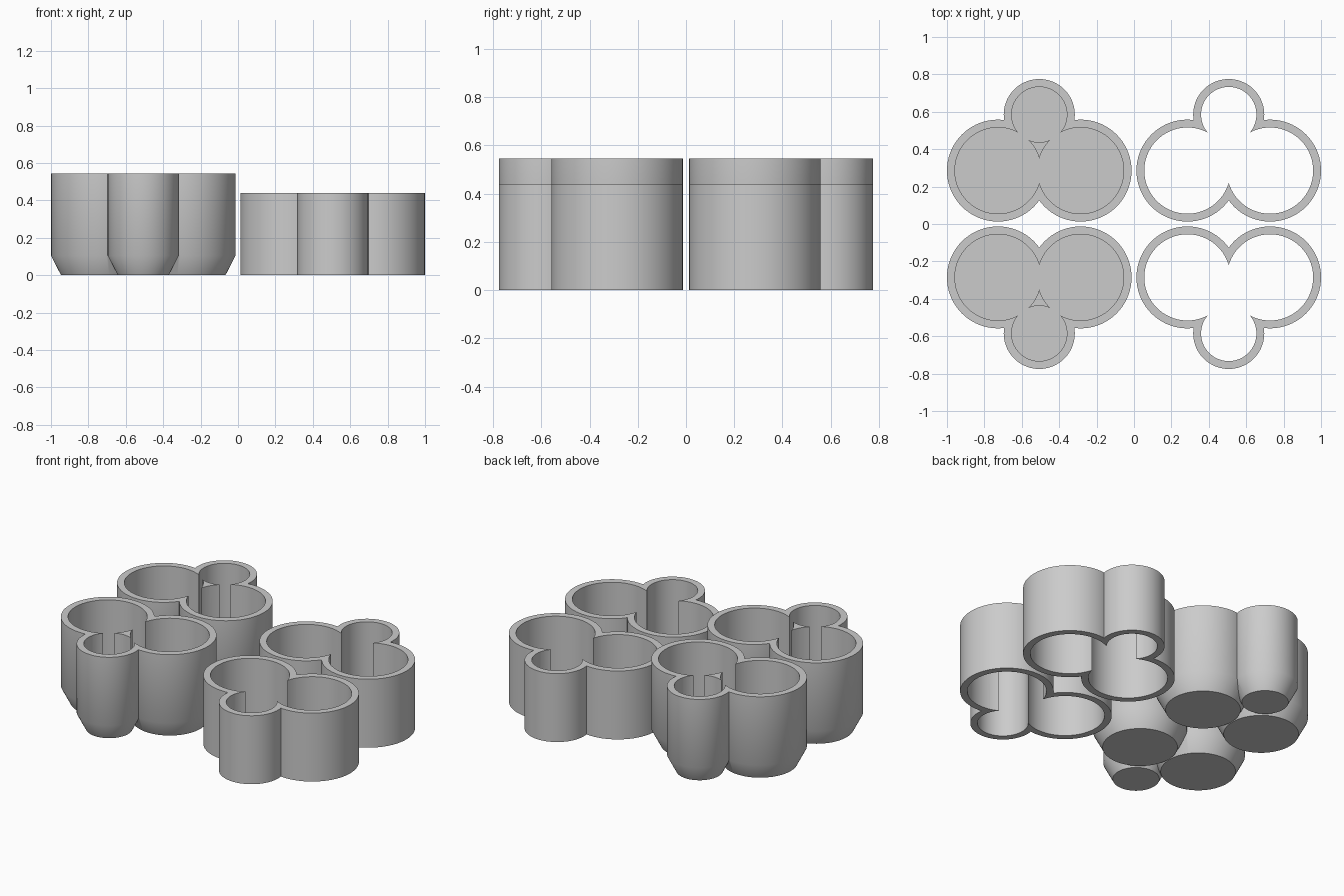
import bpy, bmesh, math
from mathutils import Vector

cube = bpy.data.objects.get("Cube")
if cube:
    bpy.data.objects.remove(cube, do_unlink=True)

# One plain grey for everything
grey = bpy.data.materials.new("light grey")
grey.use_nodes = True
colour = (0.6, 0.6, 0.6, 1)
grey.diffuse_color = colour
grey.node_tree.nodes["Principled BSDF"].inputs["Base Color"].default_value = colour

SEGMENTS = 72
WALL = 0.042
CUP_TOP, RING_TOP = 0.545, 0.44
TAPER_TOP, TAPER_IN = 0.105, 0.054
# Three lobes: x, y, radius, measured from the middle of the two big lobes
LOBES = [(-0.221, 0, 0.2725), (0.221, 0, 0.2725), (0, 0.2995, 0.19)]


def lathe(name, x, y, profile):
    """Closed round solid from (radius, z) pairs listed bottom to top."""
    bm = bmesh.new()
    loops = []
    for r, z in profile:
        angles = [math.tau * i / SEGMENTS for i in range(SEGMENTS)]
        loops.append([bm.verts.new((x + r * math.cos(a), y + r * math.sin(a), z)) for a in angles])
    bm.faces.new(loops[0][::-1])
    bm.faces.new(loops[-1])
    for low, high in zip(loops, loops[1:]):
        for i in range(SEGMENTS):
            j = (i + 1) % SEGMENTS
            bm.faces.new((low[i], low[j], high[j], high[i]))
    mesh = bpy.data.meshes.new(name)
    bm.to_mesh(mesh)
    bm.free()
    mesh.materials.append(grey)
    obj = bpy.data.objects.new(name, mesh)
    bpy.context.collection.objects.link(obj)
    return obj


def combine(base, others, operation):
    """Apply a boolean with each helper solid, then drop the helpers."""
    for other in others:
        other.hide_render = True
        mod = base.modifiers.new("combine", "BOOLEAN")
        mod.operation, mod.solver, mod.object = operation, "EXACT", other
        bpy.context.view_layer.update()
        graph = bpy.context.evaluated_depsgraph_get()
        mesh = bpy.data.meshes.new_from_object(base.evaluated_get(graph))
        base.modifiers.clear()
        base.data = mesh
        bpy.data.objects.remove(other, do_unlink=True)


def clover(name, cx, side, outer, floor, cutter_top, extra=()):
    """Three joined round lobes, hollowed by three round cavities."""
    cy = 0.2855 * side
    solids = [lathe(name, cx + x, cy + y * side, outer(r)) for x, y, r in LOBES]
    body = solids[0]
    combine(body, solids[1:], "UNION")
    holes = [(x, y, r - WALL) for x, y, r in LOBES] + list(extra)
    cutters = [lathe("cutter", cx + x, cy + y * side, [(r, floor), (r, cutter_top)])
               for x, y, r in holes]
    combine(body, cutters, "DIFFERENCE")
    bpy.ops.object.select_all(action="DESELECT")
    body.select_set(True)
    bpy.context.view_layer.objects.active = body
    bpy.ops.object.shade_smooth_by_angle(angle=math.radians(30))
    body.name = name


def cup_profile(r):
    return [(r - TAPER_IN, 0), (r, TAPER_TOP), (r, CUP_TOP)]


def ring_profile(r):
    return [(r, 0), (r, RING_TOP)]


for label, side in (("front", -1), ("back", 1)):
    # Closed cup with tapered feet and a slim post left between the cavities
    clover(label + "_cup", -0.5065, side, cup_profile, TAPER_TOP, 0.7)
    # Open ring, with the middle post cleared away
    clover(label + "_ring", 0.5065, side, ring_profile, -0.1, 0.6, [(0, 0.125, 0.073)])
